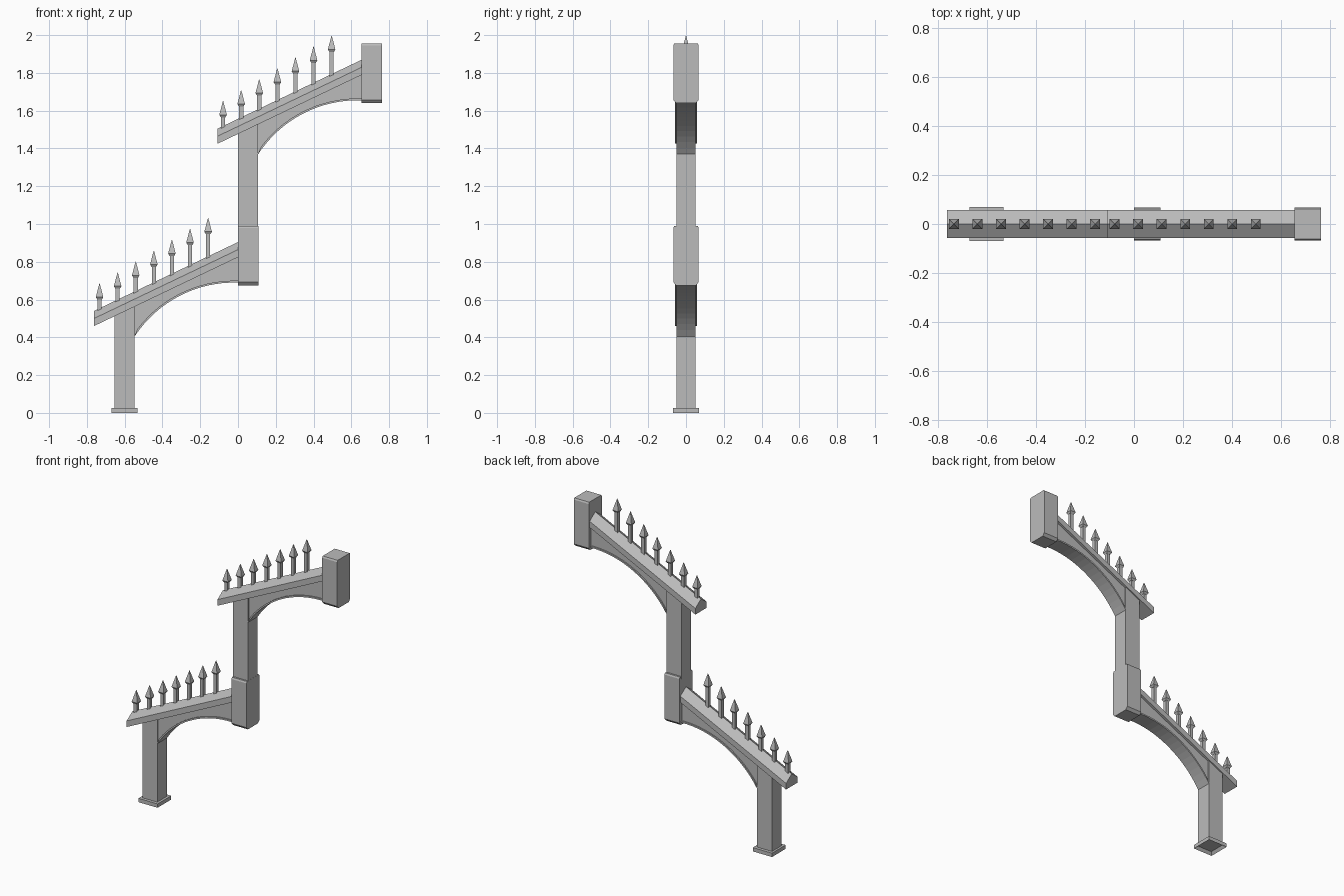
import bpy
import bmesh
import math

if "Cube" in bpy.data.objects:
    bpy.data.objects.remove(bpy.data.objects["Cube"], do_unlink=True)

stone = bpy.data.materials.new("grey_stone")
stone.use_nodes = True
GREY = (0.5, 0.5, 0.5, 1)
stone.diffuse_color = GREY
stone.node_tree.nodes["Principled BSDF"].inputs["Base Color"].default_value = GREY

SLOPE = 0.478          # rise of the rail per unit of x
RAIL_X = -0.762        # low end of the rail
POST = (-0.655, -0.547)
STEP = (0.654, 0.965)  # shift from the lower to the upper flight


def rail_base(x):
    return 0.46 + (x - RAIL_X) * SLOPE


def finish(bm, name, shift):
    bmesh.ops.recalc_face_normals(bm, faces=bm.faces)
    bmesh.ops.translate(bm, verts=bm.verts, vec=(shift[0], 0, shift[1]))
    mesh = bpy.data.meshes.new(name)
    bm.to_mesh(mesh)
    bm.free()
    mesh.materials.append(stone)
    obj = bpy.data.objects.new(name, mesh)
    bpy.context.collection.objects.link(obj)
    return obj


def loft(name, rings, shift):
    """Closed solid through rings that have the same point count."""
    bm = bmesh.new()
    rows = [[bm.verts.new(p) for p in ring] for ring in rings]
    n = len(rows[0])
    for a, b in zip(rows, rows[1:]):
        for i in range(n):
            j = (i + 1) % n
            bm.faces.new((a[i], a[j], b[j], b[i]))
    bm.faces.new(rows[0])
    bm.faces.new(rows[-1])
    return finish(bm, name, shift)


def slab(name, outline, half, shift):
    """Side outline in x, z given thickness along y."""
    return loft(name, [[(x, y, z) for x, z in outline] for y in (-half, half)], shift)


def square(cx, r, z):
    return [(cx + sx * r, sy * r, z) for sx, sy in ((-1, -1), (1, -1), (1, 1), (-1, 1))]


def arch(offset, steps=16):
    """Underside curve from the post to the pendant block."""
    cx, cz, r = -0.02, 0.06, 0.63
    start = math.acos((POST[1] - cx) / r)
    end = math.acos(-cx / r)
    pts = []
    for i in range(steps + 1):
        a = start + (end - start) * i / steps
        pts.append((cx + (r + offset) * math.cos(a), cz + (r + offset) * math.sin(a)))
    return pts


def flight(label, shift, post_foot):
    # Post with a sloping head tucked into the rail
    left, right = POST
    slab(label + "_post", [(left, post_foot), (right, post_foot),
         (right, rail_base(right) + 0.02), (left, rail_base(left) + 0.02)], 0.05, shift)

    # Ridged rail, cut vertically at both ends
    section = [(-0.058, 0), (0.058, 0), (0.058, 0.04), (0, 0.08), (-0.058, 0.04)]
    loft(label + "_rail", [[(x, y, rail_base(x) + z) for y, z in section]
         for x in (RAIL_X, 0.005)], shift)

    # Recessed web, arch rib and thin upright trim
    top = [(0, rail_base(0) + 0.02), (right, rail_base(right) + 0.02)]
    slab(label + "_web", arch(0.002) + top, 0.042, shift)
    lower, upper = arch(0), arch(0.01)
    upper[0] = (right, upper[0][1])
    upper[-1] = (0, upper[-1][1])
    slab(label + "_arch_rib", lower + upper[::-1], 0.05, shift)

    # Pendant block with chamfered long edges
    block = [(-0.052, 0.675), (0.052, 0.675), (0.067, 0.692), (0.067, 0.98),
             (0.062, 0.99), (-0.062, 0.99), (-0.067, 0.98), (-0.067, 0.692)]
    loft(label + "_block", [[(x, y, z) for y, z in block] for x in (0, 0.108)], shift)

    # Spikes that grow taller up the slope
    for i in range(7):
        x = -0.733 + i * 0.0958
        tip = 0.685 + i * 0.0577
        name = f"{label}_spike_{i + 1}"
        loft(name + "_shaft", [square(x, 0.011, rail_base(x) + 0.05),
                               square(x, 0.011, tip - 0.08)], shift)
        loft(name + "_head", [square(x, 0.012, tip - 0.085), square(x, 0.02, tip - 0.072),
                              square(x, 0.001, tip)], shift)


flight("lower", (0, 0), 0.02)
flight("upper", STEP, 0.01)

# Foot plate, hollow underneath
bm = bmesh.new()
bmesh.ops.create_cube(bm, size=1)
for v in bm.verts:
    v.co = (v.co.x * 0.138 - 0.6, v.co.y * 0.14, (v.co.z + 0.5) * 0.025)
bm.normal_update()
under = [f for f in bm.faces if f.normal.z < -0.9]
bmesh.ops.inset_region(bm, faces=under, thickness=0.022)
bmesh.ops.translate(bm, verts=under[0].verts, vec=(0, 0, 0.018))
inner = under[0].verts[:]
ring = [v for v in bm.verts if v.co.z < 0.001]
for v in inner:
    near = min(ring, key=lambda r: (r.co.xy - v.co.xy).length)
    v.co.xy = v.co.xy.lerp(near.co.xy, 0.1)
finish(bm, "foot_plate", (0, 0))
